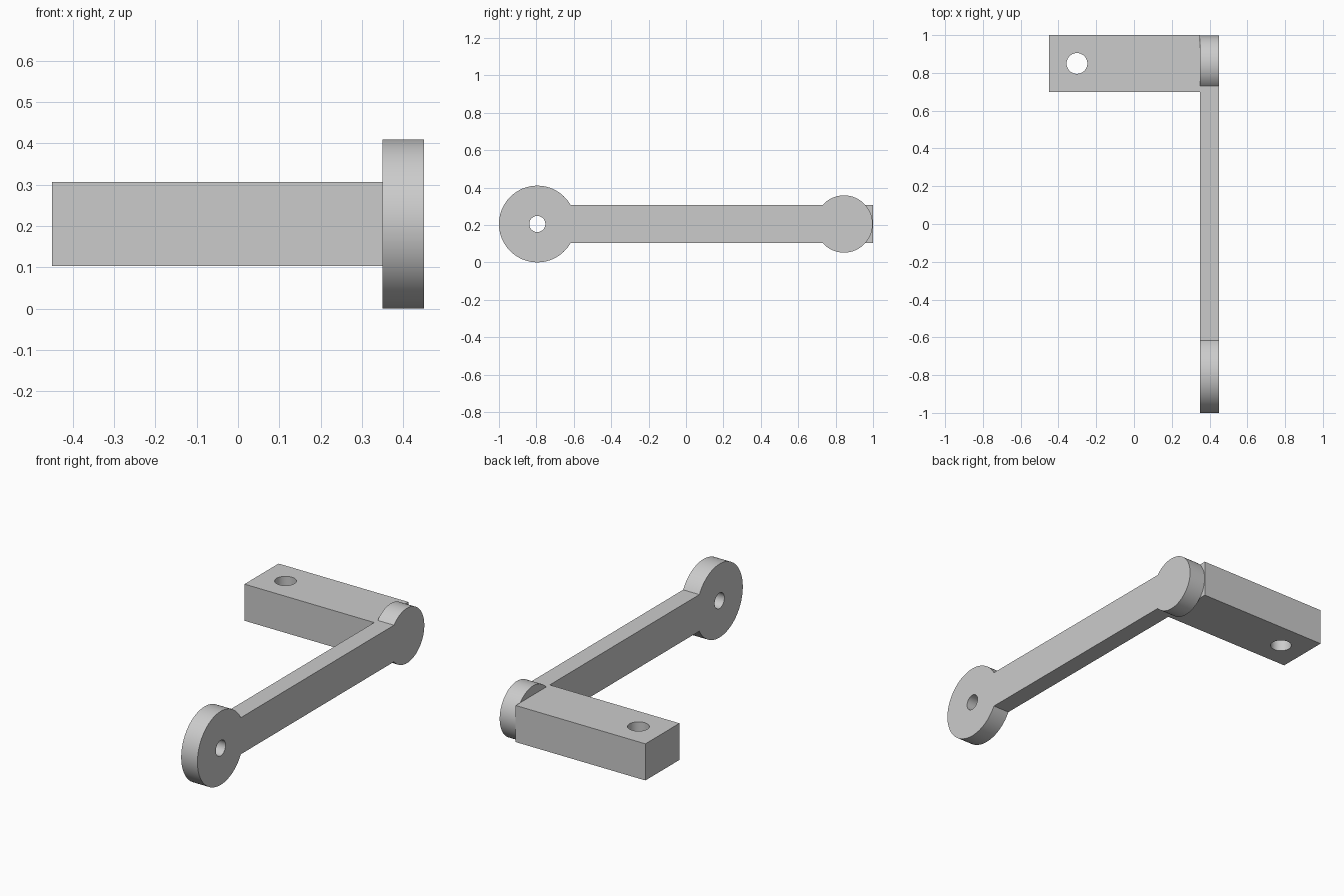
import bpy, bmesh, math
from mathutils import Matrix

cube = bpy.data.objects.get("Cube")
if cube:
    bpy.data.objects.remove(cube)

GREY = (0.6, 0.6, 0.6, 1)
metal = bpy.data.materials.new("plain grey")
metal.use_nodes = True
metal.diffuse_color = GREY
metal.node_tree.nodes["Principled BSDF"].inputs["Base Color"].default_value = GREY

MID_Z = 0.205        # shared centre height
HALF = 0.102         # half height of the bar and block
INNER, OUTER = 0.35, 0.45


def add_object(name, bm):
    bmesh.ops.recalc_face_normals(bm, faces=bm.faces[:])
    mesh = bpy.data.meshes.new(name)
    bm.to_mesh(mesh)
    bm.free()
    mesh.materials.append(metal)
    obj = bpy.data.objects.new(name, mesh)
    bpy.context.collection.objects.link(obj)
    return obj


def drill(obj, centre, radius, axis):
    """Cut a round through hole along an axis."""
    bm = bmesh.new()
    turn = Matrix.Rotation(math.pi / 2, 4, 'Y') if axis == 'X' else Matrix()
    bmesh.ops.create_cone(bm, cap_ends=True, segments=48, radius1=radius,
                          radius2=radius, depth=0.6,
                          matrix=Matrix.Translation(centre) @ turn)
    cutter = add_object(obj.name + "_hole_cutter", bm)
    cutter.hide_render = True
    mod = obj.modifiers.new("hole", 'BOOLEAN')
    mod.operation, mod.solver, mod.object = 'DIFFERENCE', 'EXACT', cutter
    bpy.ops.object.select_all(action='DESELECT')
    obj.select_set(True)
    bpy.context.view_layer.objects.active = obj
    bpy.ops.object.modifier_apply(modifier=mod.name)
    bpy.data.objects.remove(cutter)
    bpy.ops.object.shade_smooth_by_angle(angle=math.radians(30))


def end_arc(y, radius, facing, steps=72):
    """Rounded end, from one bar edge around to the other."""
    gap = math.asin(HALF / radius)
    sweep = 2 * (math.pi - gap)
    for i in range(steps + 1):
        a = facing - sweep / 2 + sweep * i / steps
        yield (INNER, y + radius * math.cos(a), MID_Z + radius * math.sin(a))


# Lever arm: large round end at the front, small round end at the back
bm = bmesh.new()
outline = [*end_arc(-0.795, 0.205, math.pi), *end_arc(0.845, 0.153, 0)]
side = bm.faces.new([bm.verts.new(p) for p in outline])
extruded = bmesh.ops.extrude_face_region(bm, geom=[side], use_keep_orig=True)
bmesh.ops.translate(bm, vec=(OUTER - INNER, 0, 0),
                    verts=[v for v in extruded["geom"] if isinstance(v, bmesh.types.BMVert)])
lever = add_object("lever_arm", bm)
drill(lever, (0.4, -0.795, MID_Z), 0.043, 'X')

# Cross block reaching sideways from the small end
bm = bmesh.new()
bmesh.ops.create_cube(bm, size=1, matrix=Matrix.Translation((-0.05, 0.85, MID_Z))
                      @ Matrix.Diagonal((0.8, 0.3, 2 * HALF, 1)))
block = add_object("cross_block", bm)
drill(block, (-0.302, 0.85, MID_Z), 0.055, 'Z')
